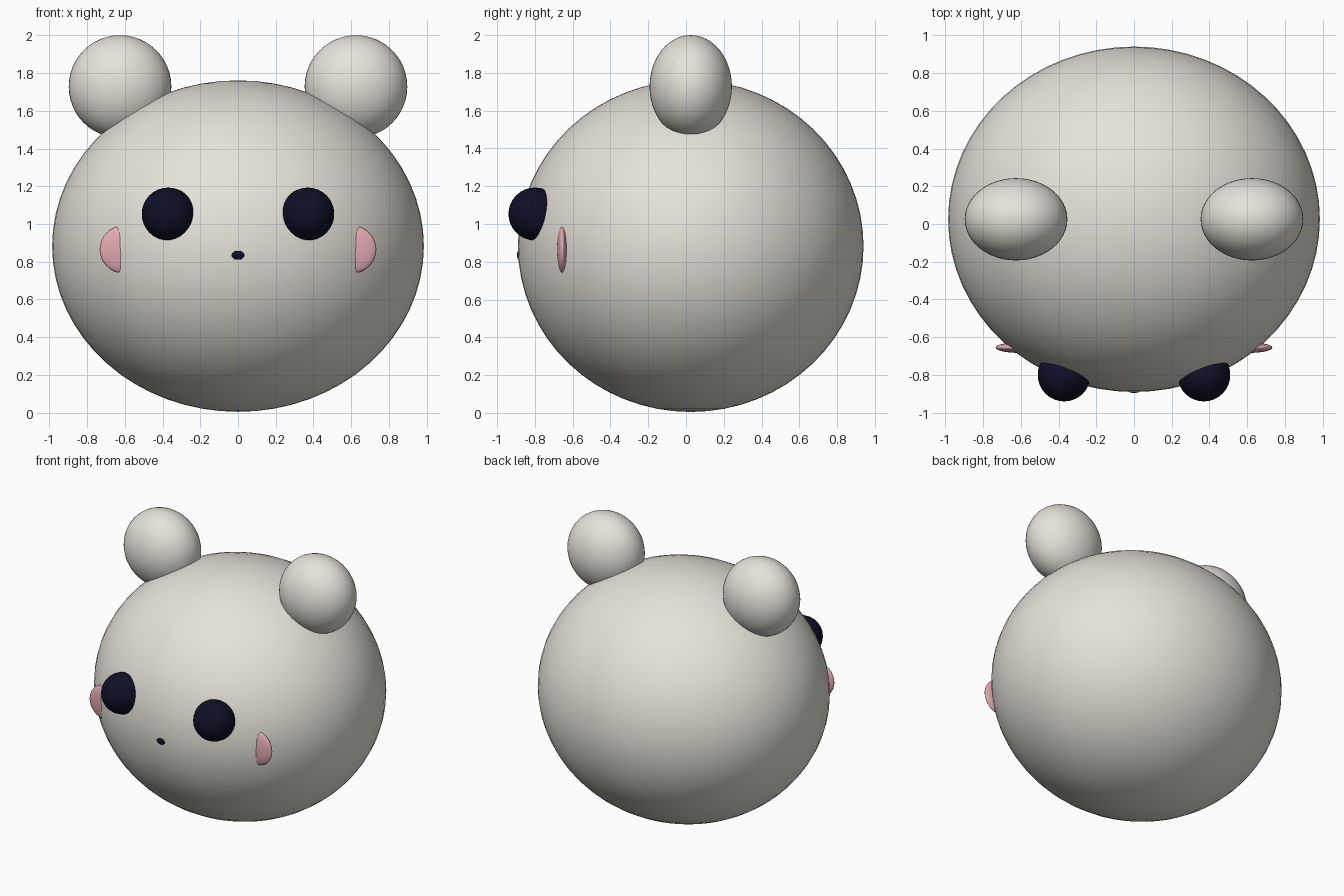
import bpy

if "Cube" in bpy.data.objects:
    bpy.data.objects.remove(bpy.data.objects["Cube"])


def material(name, rgb):
    m = bpy.data.materials.new(name)
    m.diffuse_color = (*rgb, 1)
    m.use_nodes = True
    m.node_tree.nodes["Principled BSDF"].inputs["Base Color"].default_value = m.diffuse_color
    return m


cream = material("warm white", (0.79, 0.77, 0.69))
navy = material("dark navy", (0.005, 0.005, 0.02))
pink = material("blush pink", (0.76, 0.40, 0.43))


def ellipsoid(name, centre, radii, mat, segments=32, rings=16):
    bpy.ops.mesh.primitive_uv_sphere_add(
        segments=segments, ring_count=rings, radius=1, location=centre)
    ob = bpy.context.object
    ob.name = name
    ob.scale = radii
    bpy.ops.object.transform_apply(location=False, rotation=False, scale=True)
    bpy.ops.object.shade_smooth()
    ob.data.materials.append(mat)
    return ob


# Large rounded head
ellipsoid("head", (0, 0.025, 0.883), (0.985, 0.915, 0.878), cream, 64, 32)

# Paired ears, eyes and cheeks
for side, s in (("left", -1), ("right", 1)):
    ellipsoid(side + "_ear", (s * 0.625, 0.025, 1.728), (0.272, 0.218, 0.272), cream, 48, 24)
    ellipsoid(side + "_eye", (s * 0.37, -0.80, 1.053), (0.14, 0.14, 0.14), navy)
    ellipsoid(side + "_cheek", (s * 0.608, -0.655, 0.865), (0.125, 0.028, 0.125), pink)

# Tiny nose
ellipsoid("nose", (0, -0.862, 0.836), (0.05, 0.034, 0.036), navy, 16, 10)
